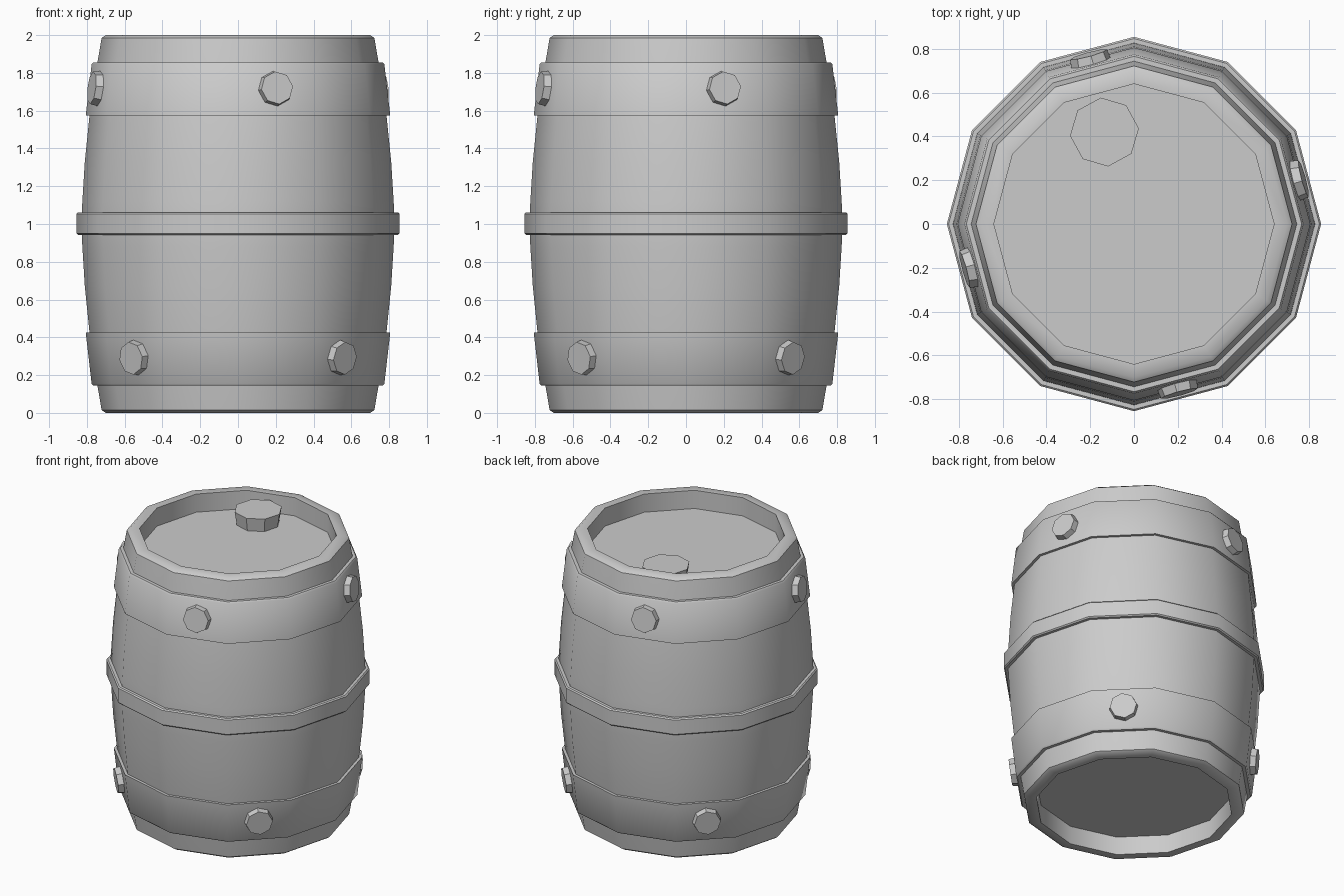
import bpy, bmesh
from math import cos, sin, pi, radians
from mathutils import Matrix, Vector

if "Cube" in bpy.data.objects:
    bpy.data.objects.remove(bpy.data.objects["Cube"])

SIDES = 12


def finish(bm, name):
    bmesh.ops.recalc_face_normals(bm, faces=bm.faces)
    me = bpy.data.meshes.new(name)
    bm.to_mesh(me)
    bm.free()
    ob = bpy.data.objects.new(name, me)
    bpy.context.collection.objects.link(ob)
    bpy.ops.object.select_all(action='DESELECT')
    ob.select_set(True)
    bpy.context.view_layer.objects.active = ob
    bpy.ops.object.shade_smooth_by_angle(angle=radians(38))
    return ob


def lathe(name, profile, closed):
    """Turn (radius, z) points into a 12-sided solid; open ends are capped."""
    bm = bmesh.new()
    rings = [[bm.verts.new((r * cos(2 * pi * i / SIDES), r * sin(2 * pi * i / SIDES), z))
              for i in range(SIDES)] for r, z in profile]
    pairs = list(zip(rings, rings[1:]))
    if closed:
        pairs.append((rings[-1], rings[0]))
    else:
        bm.faces.new(rings[0])
        bm.faces.new(rings[-1])
    for a, b in pairs:
        for i in range(SIDES):
            j = (i + 1) % SIDES
            bm.faces.new((a[i], a[j], b[j], b[i]))
    return finish(bm, name)


def plug(name, r_base, r_face, depth, base, normal, turn=0.0):
    """Tapered eight-sided plug standing on base along normal."""
    bm = bmesh.new()
    m = (Matrix.Translation(base) @ normal.to_track_quat('Z', 'Y').to_matrix().to_4x4()
         @ Matrix.Rotation(turn, 4, 'Z') @ Matrix.Translation((0, 0, depth / 2)))
    bmesh.ops.create_cone(bm, cap_ends=True, segments=8, radius1=r_base,
                          radius2=r_face, depth=depth, matrix=m)
    return finish(bm, name)


def flip(profile):
    return [(r, 2 - z) for r, z in profile]


# Barrel body with a recessed lid at both ends
upper = [(0.83, 1.0), (0.824, 1.12), (0.811, 1.33), (0.786, 1.575), (0.745, 1.85),
         (0.722, 1.985), (0.70, 2.0), (0.64, 2.0), (0.64, 1.87)]
lathe("barrel_body", flip(upper)[:0:-1] + upper, False)

# Hoops
lathe("middle_hoop", [(0.80, 0.943), (0.847, 0.943), (0.855, 0.951),
                      (0.855, 1.053), (0.847, 1.061), (0.80, 1.061)], True)
hoop = [(0.76, 1.575), (0.806, 1.575), (0.775, 1.845), (0.766, 1.856), (0.72, 1.856)]
lathe("top_hoop", hoop, True)
lathe("bottom_hoop", flip(hoop), True)

# Studs on the hoops
tilt = radians(6.5)
for label, z, start, t in (("top", 1.715, 15, tilt), ("bottom", 0.285, 45, -tilt)):
    for k in range(4):
        a = radians(start + 90 * k)
        n = Vector((cos(a) * cos(t), sin(a) * cos(t), sin(t)))
        face = Vector((0.802 * cos(a), 0.802 * sin(a), z + (0.006 if t > 0 else 0.004)))
        plug(f"{label}_stud_{k + 1}", 0.097, 0.087, 0.06, face - n * 0.06, n, radians(6))

# Bung in the lid
plug("lid_bung", 0.142, 0.158, 0.105, Vector((-0.135, 0.42, 1.86)), Vector((0, 0, 1)), radians(6))
